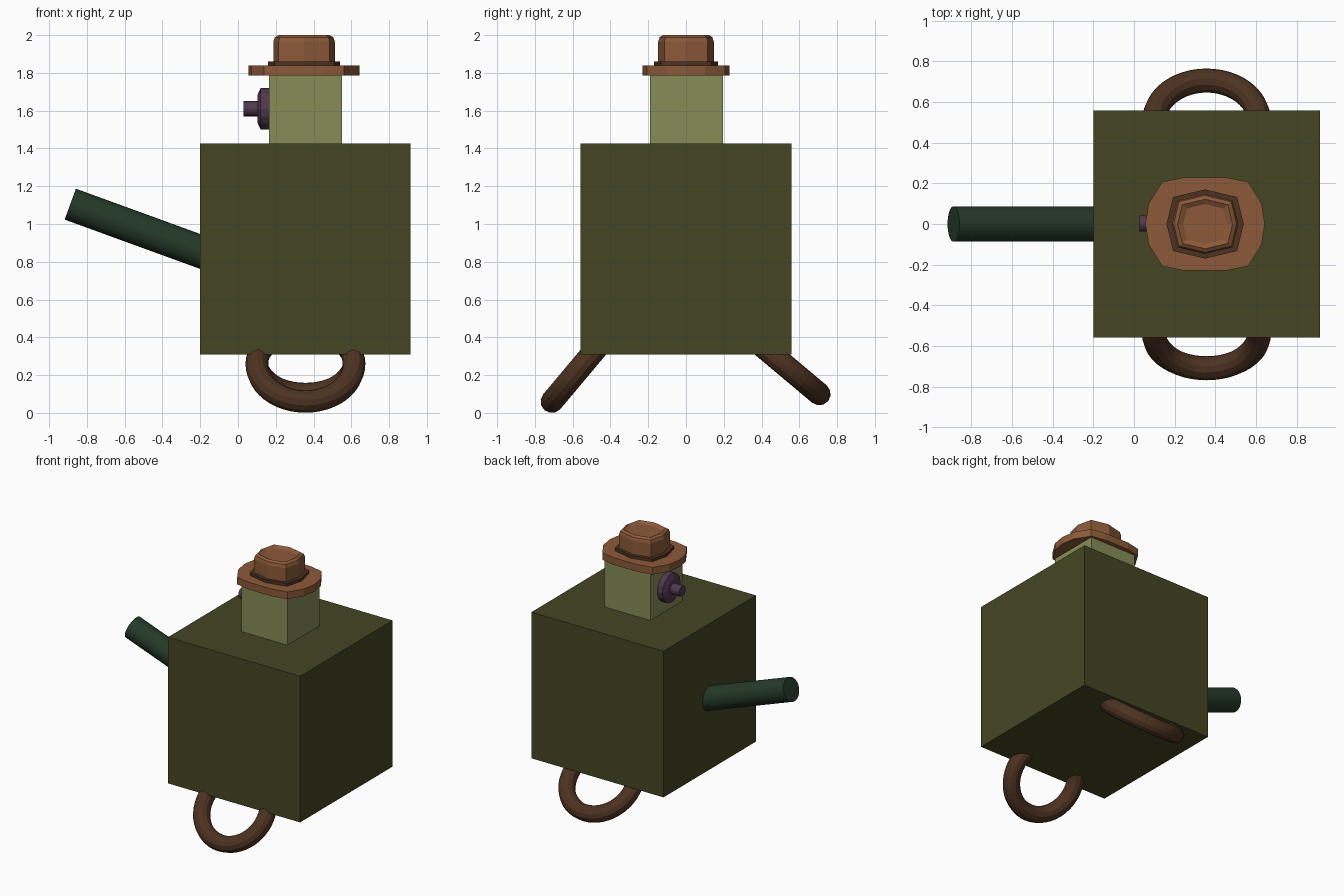
import bpy, bmesh, math
from mathutils import Vector, Matrix

if "Cube" in bpy.data.objects:
    bpy.data.objects.remove(bpy.data.objects["Cube"])


def material(name, rgb):
    m = bpy.data.materials.new(name)
    m.diffuse_color = (*rgb, 1)
    m.use_nodes = True
    m.node_tree.nodes["Principled BSDF"].inputs["Base Color"].default_value = m.diffuse_color
    return m


OLIVE = material("dark olive", (0.060, 0.060, 0.017))
SAGE = material("sage green", (0.245, 0.262, 0.095))
TAN = material("hat brown", (0.262, 0.102, 0.041))
BROWN = material("dark brown", (0.074, 0.032, 0.015))
GREEN = material("deep green", (0.018, 0.042, 0.021))
PURPLE = material("plum", (0.080, 0.039, 0.078))


def finish(bm, name, mat):
    bmesh.ops.recalc_face_normals(bm, faces=bm.faces)
    me = bpy.data.meshes.new(name)
    bm.to_mesh(me)
    bm.free()
    me.materials.append(mat)
    ob = bpy.data.objects.new(name, me)
    bpy.context.collection.objects.link(ob)
    return ob


def cube(name, size, centre, mat):
    bm = bmesh.new()
    bmesh.ops.create_cube(bm, size=size, matrix=Matrix.Translation(centre))
    finish(bm, name, mat)


def loft(name, rings, mat):
    """Bridge successive closed rings of points and cap both ends."""
    bm = bmesh.new()
    vs = [[bm.verts.new(p) for p in ring] for ring in rings]
    n = len(vs[0])
    for a, b in zip(vs, vs[1:]):
        for i in range(n):
            j = (i + 1) % n
            bm.faces.new((a[i], a[j], b[j], b[i]))
    bm.faces.new(vs[0][::-1])
    bm.faces.new(vs[-1])
    finish(bm, name, mat)


def tube(name, start, direction, profile, sides, mat):
    """Round part: profile is (distance along direction, radius)."""
    q = Vector(direction).to_track_quat('Z', 'Y')
    rings = []
    for d, r in profile:
        rings.append([Vector(start) + q @ Vector((r * math.cos(2 * math.pi * i / sides),
                                                  r * math.sin(2 * math.pi * i / sides), d))
                      for i in range(sides)])
    loft(name, rings, mat)


def quarter_ring(quarter, rx, ry, z, cx=0.35):
    """Mirror a quarter outline (from +x towards +y) into a full ring."""
    right = quarter + [(-x, y) for x, y in reversed(quarter) if x > 1e-6]
    full = right + [(x, -y) for x, y in reversed(right) if y > 1e-6]
    return [(cx + x * rx, y * ry, z) for x, y in full]


# Body and head
cube("body", 1.115, (0.357, 0, 0.8675), OLIVE)
cube("head", 0.388, (0.357, 0.003, 1.605), SAGE)

# Hat: brim, band and dented crown
BRIM = [(1, 0), (0.945, 0.44), (0.72, 0.90), (0.345, 1)]
OCT = [(1, 0), (0.83, 0.78), (0, 1)]
loft("hat_brim", [quarter_ring(BRIM, 0.294, 0.23, z) for z in (1.785, 1.84)], TAN)
loft("hat_band", [quarter_ring(OCT, 0.19, 0.17, z) for z in (1.835, 1.861)], BROWN)
loft("hat_crown", [quarter_ring(OCT, rx, ry, z) for rx, ry, z in
                   ((0.163, 0.147, 1.855), (0.163, 0.147, 1.965), (0.155, 0.14, 1.988),
                    (0.135, 0.122, 2.0), (0.108, 0.098, 1.985))], TAN)

# Nose: bevelled disc and stem
tube("nose_disc", (0.17, 0.003, 1.61), (-1, 0, 0),
     ((0, 0.11), (0.05, 0.11), (0.066, 0.075)), 16, PURPLE)
tube("nose_stem", (0.15, 0.003, 1.61), (-1, 0, 0), ((0, 0.04), (0.122, 0.04)), 16, PURPLE)

# Raised arm
a = math.radians(20)
tube("arm", (-0.888, 0, 1.105), (math.cos(a), 0, -math.sin(a)), ((0, 0.087), (1.0, 0.087)), 32, GREEN)

# Ring legs, splayed to front and back
R, r = 0.257, 0.06
for name, side, tip, deg in (("front_leg", -1, (-0.71, 0.06), 50), ("back_leg", 1, (0.706, 0.10), 40)):
    t = math.radians(deg)
    out = Vector((0, side * math.cos(t), -math.sin(t)))
    centre = Vector((0.357, *tip)) - out * R
    normal = Vector((1, 0, 0)).cross(out)
    bm = bmesh.new()
    N, M = 48, 12
    g = []
    for i in range(N):
        u = 2 * math.pi * i / N
        rad = Vector((math.cos(u), 0, 0)) + out * math.sin(u)
        g.append([bm.verts.new(centre + rad * (R + r * math.cos(2 * math.pi * k / M))
                               + normal * r * math.sin(2 * math.pi * k / M)) for k in range(M)])
    for i in range(N):
        for k in range(M):
            i2, k2 = (i + 1) % N, (k + 1) % M
            bm.faces.new((g[i][k], g[i2][k], g[i2][k2], g[i][k2]))
    finish(bm, name, BROWN)
